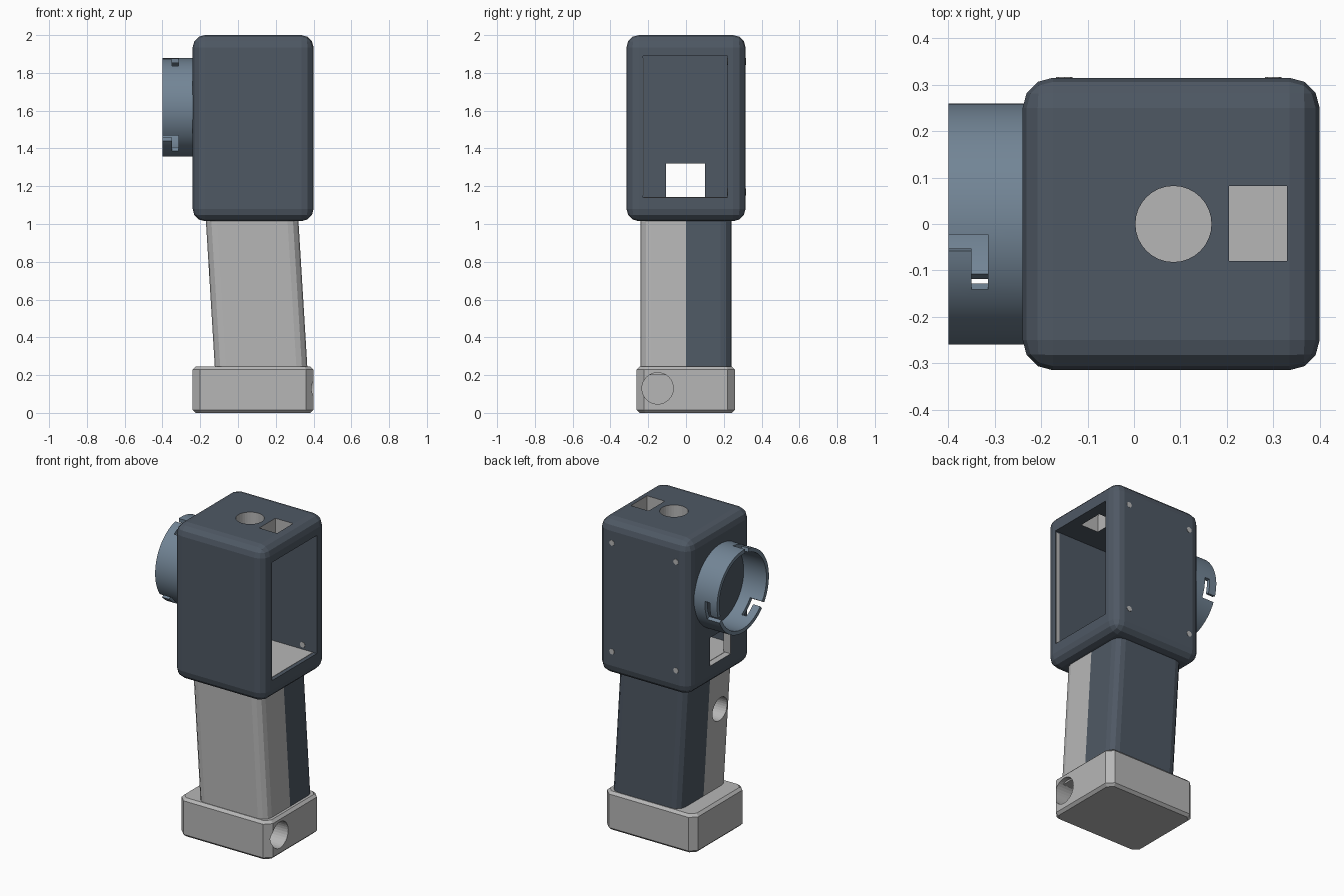
import bpy, bmesh, math
from mathutils import Matrix, Vector

cube = bpy.data.objects.get("Cube")
if cube:
    bpy.data.objects.remove(cube, do_unlink=True)


def material(name, rgb):
    m = bpy.data.materials.new(name)
    m.use_nodes = True
    m.diffuse_color = (*rgb, 1)
    m.node_tree.nodes["Principled BSDF"].inputs["Base Color"].default_value = (*rgb, 1)
    return m


GREY = material("light grey", (0.47, 0.47, 0.47))
DARK = material("dark slate", (0.077, 0.098, 0.127))
BLUE = material("slate blue", (0.17, 0.235, 0.305))


def finish(bm, name, *mats):
    bmesh.ops.recalc_face_normals(bm, faces=bm.faces)
    mesh = bpy.data.meshes.new(name)
    bm.to_mesh(mesh)
    bm.free()
    for m in mats:
        mesh.materials.append(m)
    ob = bpy.data.objects.new(name, mesh)
    bpy.context.collection.objects.link(ob)
    return ob


def box_mesh(lo, hi):
    lo, hi = Vector(lo), Vector(hi)
    bm = bmesh.new()
    bmesh.ops.create_cube(bm, size=1, matrix=Matrix.Translation((lo + hi) / 2)
                          @ Matrix.Diagonal((*(hi - lo), 1)))
    return bm


def bevel(bm, width, segments, rule=lambda e: True):
    edges = [e for e in bm.edges if rule(e)]
    bmesh.ops.bevel(bm, geom=edges, offset=width, segments=segments,
                    profile=0.5, affect='EDGES')


def upright(e):
    d = e.verts[0].co - e.verts[1].co
    return abs(d.z) > 0.9 * d.length


def box(name, lo, hi, mat):
    return finish(box_mesh(lo, hi), name, mat)


def cylinder(name, centre, axis, radius, depth, mat, sides=32):
    bm = bmesh.new()
    turn = Vector((0, 0, 1)).rotation_difference(Vector(axis)).to_matrix().to_4x4()
    bmesh.ops.create_cone(bm, cap_ends=True, segments=sides, radius1=radius, radius2=radius,
                          depth=depth, matrix=Matrix.Translation(centre) @ turn)
    return finish(bm, name, mat)


def cut(target, cutter):
    cutter.hide_render = True
    mod = target.modifiers.new("cut", 'BOOLEAN')
    mod.operation = 'DIFFERENCE'
    mod.solver = 'EXACT'
    mod.material_mode = 'TRANSFER'
    mod.object = cutter
    bpy.context.view_layer.objects.active = target
    bpy.ops.object.modifier_apply(modifier=mod.name)
    bpy.data.objects.remove(cutter, do_unlink=True)


# Head housing: rounded box with a cavity open to one side
bm = box_mesh((-0.24, -0.315, 1.015), (0.4, 0.315, 2.0))
bevel(bm, 0.065, 3)
head = finish(bm, "head_housing", DARK)
cut(head, box("cavity_cutter", (-0.19, -0.228, 1.14), (0.5, 0.22, 1.89), DARK))
cut(head, box("port_cutter", (-0.3, -0.105, 1.14), (-0.15, 0.1, 1.32), GREY))
cut(head, cylinder("button_cutter", (0.085, 0, 1.95), (0, 0, 1), 0.082, 0.2, GREY))
cut(head, box("switch_cutter", (0.205, -0.08, 1.85), (0.33, 0.082, 2.05), GREY))

# Cavity floor and thin window edge
box("cavity_floor", (-0.2, -0.226, 1.135), (0.375, 0.218, 1.142), GREY)
box("window_edge", (0.37, -0.23, 1.15), (0.395, -0.225, 1.88), GREY)

# Screws through the back wall
for i, x in enumerate((-0.15, 0.3)):
    for j, z in enumerate((1.17, 1.86)):
        cylinder(f"screw_{i}{j}", (x, 0.267, z), (0, 1, 0), 0.018, 0.1, GREY, 8)

# Mount ring: cylinder wall with three L-shaped bayonet slots
bm = bmesh.new()
rows = (-0.4, -0.35, -0.315, -0.235)
count = 90
grid = []
for k in range(count):
    a = math.radians(5 + k * 360 / count)
    grid.append([bm.verts.new((x, -0.26 * math.sin(a), 1.618 + 0.26 * math.cos(a))) for x in rows])
for k in range(count):
    step, nxt = k % 30, grid[(k + 1) % count]
    for r in range(3):
        entry = step < 2 and r < 2
        leg = step < 7 and r == 1
        if not (entry or leg):
            bm.faces.new((grid[k][r], grid[k][r + 1], nxt[r + 1], nxt[r]))
ring = finish(bm, "mount_ring", BLUE)
for p in ring.data.polygons:
    outward = p.normal.dot(p.center - Vector((p.center.x, 0, 1.618))) > 0
    break
solid = ring.modifiers.new("wall", 'SOLIDIFY')
solid.thickness = 0.024
solid.offset = -1 if outward else 1
bpy.context.view_layer.objects.active = ring
bpy.ops.object.modifier_apply(modifier=solid.name)
bpy.ops.object.select_all(action='DESELECT')
ring.select_set(True)
bpy.ops.object.shade_smooth_by_angle(angle=math.radians(30))

# Grip: leaning rounded prism, split into two coloured halves
bm = box_mesh((-0.245, -0.242, 0.2), (0.245, 0.24, 1.1))
bevel(bm, 0.058, 3, upright)
bmesh.ops.bisect_plane(bm, geom=bm.verts[:] + bm.edges[:] + bm.faces[:],
                       plane_co=(0, 0, 0), plane_no=(0, 1, 0))
for v in bm.verts:
    v.co.x += 0.137 - 0.061 * v.co.z
for f in bm.faces:
    f.material_index = int(f.calc_center_median().y > 0)
grip = finish(bm, "grip", GREY, DARK)
cut(grip, cylinder("trigger_cutter", (-0.17, -0.12, 0.76), (1, 0, 0), 0.075, 0.24, GREY))

# Base block with chamfered corners and a round side socket
bm = box_mesh((-0.24, -0.262, 0), (0.4, 0.26, 0.245))
bevel(bm, 0.04, 1, upright)
bevel(bm, 0.016, 1, lambda e: abs(e.verts[0].co.z - e.verts[1].co.z) < 0.001)
base = finish(bm, "base_block", GREY)
cut(base, cylinder("socket_cutter", (0.35, -0.15, 0.13), (1, 0, 0), 0.083, 0.4, GREY))
